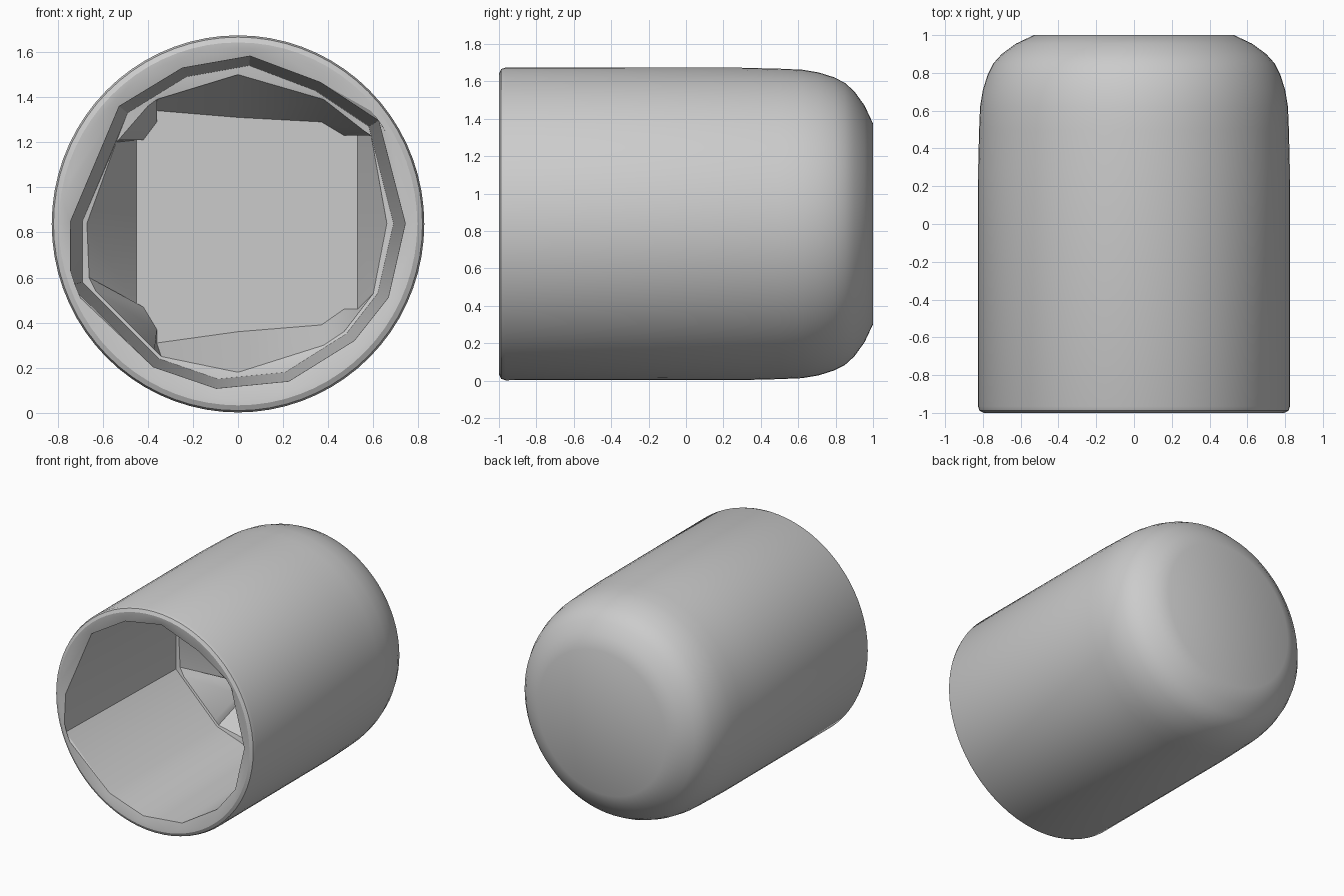
import bpy, bmesh, math

if "Cube" in bpy.data.objects:
    bpy.data.objects.remove(bpy.data.objects["Cube"])

CZ = 0.838          # height of the cup axis
SEG = 72
bm = bmesh.new()


def edge_loop(points, y):
    """Closed loop of edges from (x, z) points at depth y."""
    vs = [bm.verts.new((x, y, z)) for x, z in points]
    return vs, [bm.edges.new((vs[i], vs[(i + 1) % len(vs)])) for i in range(len(vs))]


def circle(r):
    pts = [2 * math.pi * i / SEG for i in range(SEG)]
    return [(r * math.cos(a), CZ + r * 1.012 * math.sin(a)) for a in pts]


def bridge(loops):
    for a, b in zip(loops, loops[1:]):
        bmesh.ops.bridge_loops(bm, edges=a[1] + b[1])


# Outer shell, from the flat back cap round to the front rim
profile = [(.53, 1), (.625, .955), (.70, .9), (.745, .85), (.775, .79),
           (.80, .71), (.815, .62), (.82, .5), (.825, .3), (.826, -.965),
           (.818, -.988), (.795, -1), (.77, -.998)]
outer = [edge_loop(circle(r), y) for r, y in profile]
bridge(outer)
bm.faces.new(outer[0][0])

# Faceted socket, opening at the front and narrowing a little inwards
socket = [(.69, .84), (.58, 1.27), (.34, 1.43), (.05, 1.54), (-.23, 1.49),
          (-.49, 1.33), (-.69, .85), (-.69, .58), (-.35, .24), (-.09, .15),
          (.21, .18), (.48, .35), (.62, .53)]
mouth = edge_loop([(x * 1.075, CZ + (z - CZ) * 1.06) for x, z in socket], -.985)
step = edge_loop(socket, .25)
bridge([outer[-1], mouth, step])

# Flat shelf at the end of the socket, then steep panels to the squarish floor
shelf = [(.66, .84), (.59, 1.23), (.56, 1.25), (.38, 1.39), (0, 1.5),
         (-.36, 1.39), (-.40, 1.36), (-.53, 1.21), (-.54, 1.2), (-.67, .84),
         (-.66, .60), (-.63, .54), (-.37, .28), (-.34, .25), (0, .18),
         (.38, .30), (.47, .36), (.60, .53)]
floor = [(.53, .84), (.53, 1.23), (.47, 1.23), (.37, 1.29), (0, 1.31),
         (-.36, 1.34), (-.36, 1.29), (-.42, 1.21), (-.45, 1.21), (-.45, .84),
         (-.45, .47), (-.42, .47), (-.36, .37), (-.36, .31), (0, .36),
         (.37, .39), (.47, .46), (.53, .46)]
lip = edge_loop(shelf, .255)
base = edge_loop(floor, .52)
bmesh.ops.triangle_fill(bm, edges=step[1] + lip[1], use_beauty=True,
                        normal=(0, -1, 0))
n = len(floor)
for i in range(n):
    j = (i + 1) % n
    bm.faces.new((lip[0][i], lip[0][j], base[0][j], base[0][i]))
bm.faces.new(base[0])

bmesh.ops.recalc_face_normals(bm, faces=bm.faces[:])
mesh = bpy.data.meshes.new("hollow_cup")
bm.to_mesh(mesh)
bm.free()
cup = bpy.data.objects.new("hollow_cup", mesh)
bpy.context.collection.objects.link(cup)
bpy.context.view_layer.objects.active = cup
cup.select_set(True)
bpy.ops.object.shade_smooth_by_angle(angle=math.radians(28))
